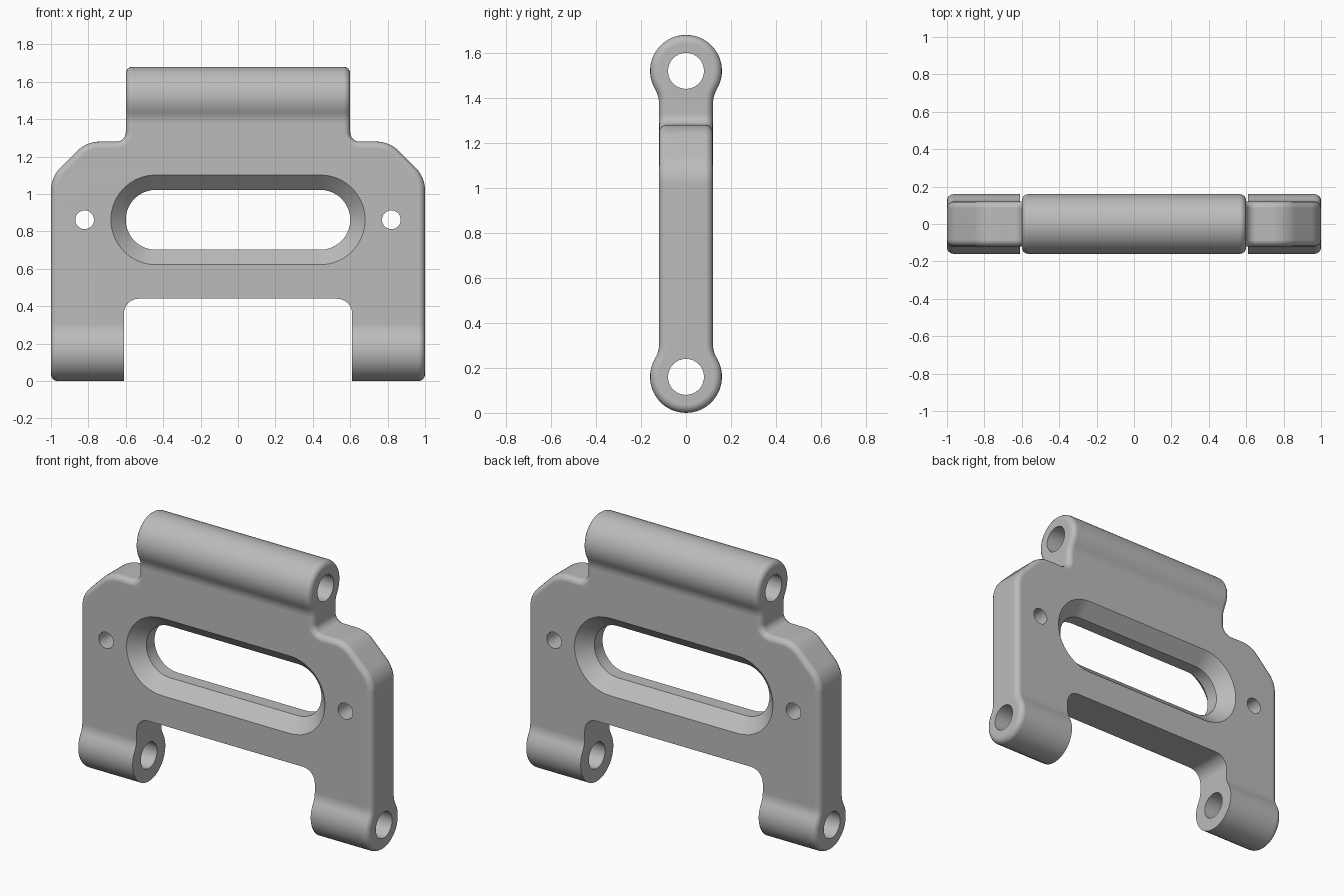
import bpy, bmesh
from math import pi, sin, cos, tan, atan2, sqrt, radians
from mathutils import Vector

cube = bpy.data.objects.get("Cube")
if cube:
    bpy.data.objects.remove(cube, do_unlink=True)


def arc(cx, cz, r, a0, a1, n):
    return [(cx + r * cos(a0 + (a1 - a0) * i / n),
             cz + r * sin(a0 + (a1 - a0) * i / n)) for i in range(n + 1)]


def rounded(corners, n=8):
    """Polygon from (x, z, radius) corners, each radius turned into an arc."""
    out = []
    for i, (x, z, r) in enumerate(corners):
        p = Vector((x, z))
        if r == 0:
            out.append((x, z))
            continue
        a = (Vector(corners[i - 1][:2]) - p).normalized()
        b = (Vector(corners[(i + 1) % len(corners)][:2]) - p).normalized()
        half = a.angle(b) / 2
        c = p + (a + b).normalized() * (r / sin(half))
        s, e = p + a * (r / tan(half)) - c, p + b * (r / tan(half)) - c
        a0 = atan2(s.y, s.x)
        sweep = (atan2(e.y, e.x) - a0 + pi) % (2 * pi) - pi
        out += arc(c.x, c.y, r, a0, a0 + sweep, n)
    return out


def loft(name, rings, axis):
    """Solid through (offset, profile) rings stacked along x or y."""
    bm = bmesh.new()
    loops = [[bm.verts.new((d, u, z) if axis == "x" else (u, d, z)) for u, z in pts]
             for d, pts in rings]
    for lo, hi in zip(loops, loops[1:]):
        for i in range(len(lo)):
            bm.faces.new((lo[i - 1], lo[i], hi[i], hi[i - 1]))
    bm.faces.new(loops[0])
    bm.faces.new(loops[-1])
    bmesh.ops.recalc_face_normals(bm, faces=bm.faces)
    mesh = bpy.data.meshes.new(name)
    bm.to_mesh(mesh)
    bm.free()
    obj = bpy.data.objects.new(name, mesh)
    bpy.context.collection.objects.link(obj)
    return obj


def rod(name, loc, r, length, rot):
    bpy.ops.mesh.primitive_cylinder_add(vertices=32, radius=r, depth=length,
                                        location=loc, rotation=rot)
    bpy.context.object.name = name
    return bpy.context.object


def select(obj):
    bpy.ops.object.select_all(action="DESELECT")
    obj.select_set(True)
    bpy.context.view_layer.objects.active = obj


def combine(obj, tool, operation="DIFFERENCE"):
    select(obj)
    mod = obj.modifiers.new("combine", "BOOLEAN")
    mod.operation, mod.solver, mod.object = operation, "EXACT", tool
    bpy.ops.object.modifier_apply(modifier=mod.name)
    bpy.data.objects.remove(tool, do_unlink=True)


# Main dimensions
LOW, HIGH = 0.16, 1.52           # barrel axes
BARREL, PLATE, NECK = 0.16, 0.12, 0.12
SLOT_Z = 0.862

# Side profile: plate with a round barrel at each end, blended by neck fillets
rise = sqrt((NECK + BARREL) ** 2 - (NECK + PLATE) ** 2)
lean = atan2(rise, PLATE + NECK)
quarter = arc(0, LOW, BARREL, -pi / 2, lean, 14)
quarter += arc(PLATE + NECK, LOW + rise, NECK, pi + lean, pi, 6)[1:]
half = quarter + [(y, LOW + HIGH - z) for y, z in reversed(quarter)]
side = half + [(-y, z) for y, z in reversed(half[1:-1])]
link = loft("link_plate", [(-1.2, side), (1.2, side)], "x")

# Front outline: wide body, sloped shoulders, narrow upper barrel
right = [(1, -0.2, 0), (1, 1.09, 0.17), (0.81, 1.28, 0.17),
         (0.6, 1.28, 0.05), (0.6, 1.9, 0)]
outline = rounded(right + [(-x, z, r) for x, z, r in reversed(right)])
combine(link, loft("outline", [(-0.3, outline), (0.3, outline)], "y"), "INTERSECT")

# Softened outer edges
select(link)
bevel = link.modifiers.new("soft_edges", "BEVEL")
bevel.width, bevel.segments = 0.035, 4
bevel.limit_method, bevel.angle_limit = "ANGLE", radians(40)
bevel.use_clamp_overlap = False
bpy.ops.object.modifier_apply(modifier=bevel.name)

# Notch between the legs
notch = rounded([(-0.61, -0.2, 0), (0.61, -0.2, 0), (0.61, 0.44, 0.08), (-0.61, 0.44, 0.08)])
combine(link, loft("notch", [(-0.3, notch), (0.3, notch)], "y"))


# Long slot, chamfered on both faces
def stadium(r):
    return (arc(0.44, SLOT_Z, r, -pi / 2, pi / 2, 20)
            + arc(-0.44, SLOT_Z, r, pi / 2, 3 * pi / 2, 20))


slot = [(y, stadium(r)) for y, r in ((-0.2, 0.32), (-0.04, 0.16), (0.04, 0.16), (0.2, 0.32))]
combine(link, loft("slot", slot, "y"))

# Pin holes along the barrels and bolt holes through the plate
for z in (LOW, HIGH):
    combine(link, rod("pin_hole", (0, 0, z), 0.08, 2.4, (0, pi / 2, 0)))
for x in (-0.82, 0.82):
    combine(link, rod("bolt_hole", (x, 0, SLOT_Z), 0.05, 0.6, (pi / 2, 0, 0)))

# Material and shading
grey = bpy.data.materials.new("plain_grey")
grey.use_nodes = True
colour = (0.5, 0.5, 0.5, 1)
grey.diffuse_color = colour
grey.node_tree.nodes["Principled BSDF"].inputs["Base Color"].default_value = colour
link.data.materials.clear()
link.data.materials.append(grey)
for face in link.data.polygons:
    face.material_index = 0
select(link)
bpy.ops.object.shade_smooth_by_angle(angle=radians(32))
weighted = link.modifiers.new("even_shading", "WEIGHTED_NORMAL")
weighted.keep_sharp = True
